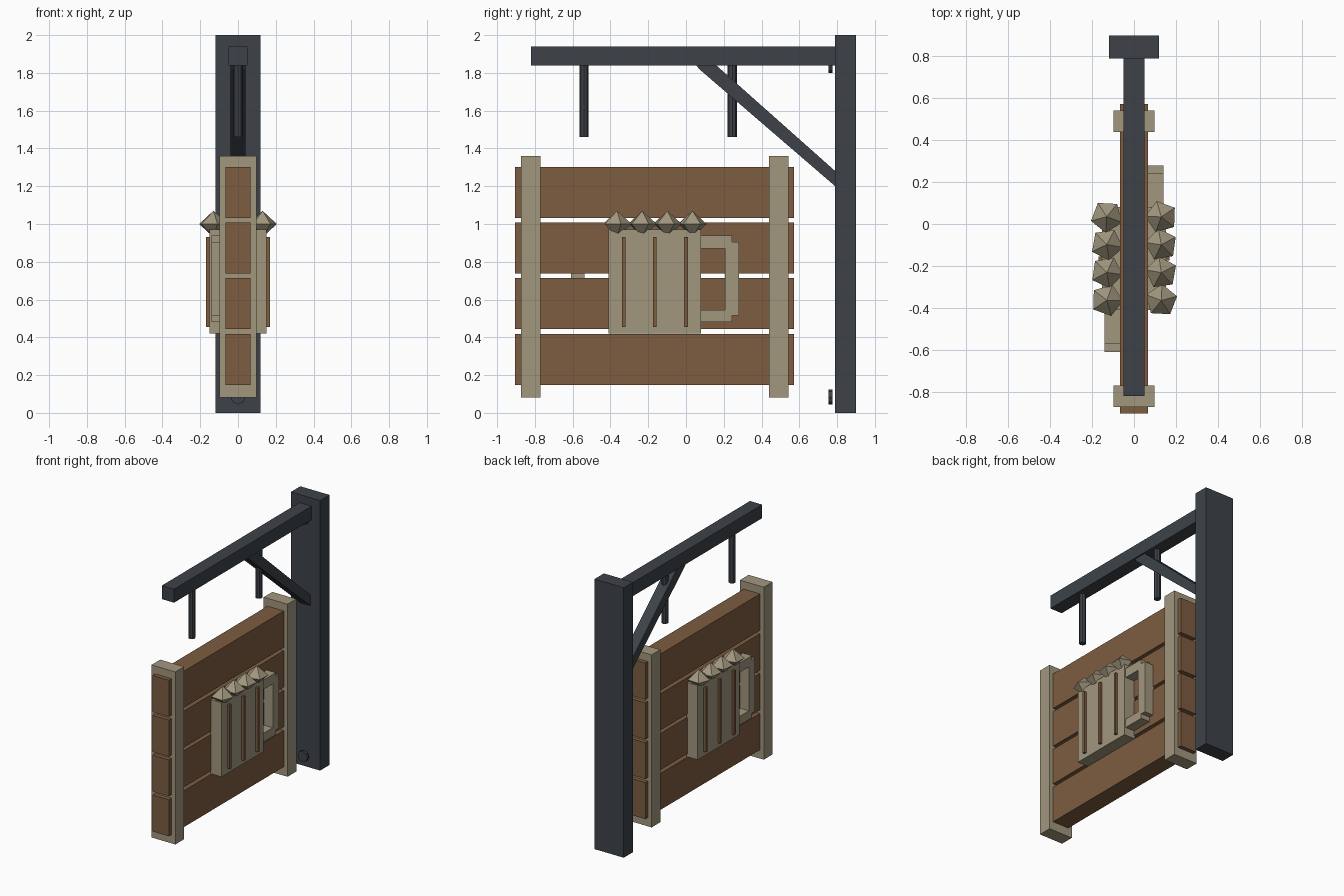
import bpy, bmesh, math
from mathutils import Matrix, Vector

if "Cube" in bpy.data.objects:
    bpy.data.objects.remove(bpy.data.objects["Cube"])


def material(name, rgb):
    m = bpy.data.materials.new(name)
    m.diffuse_color = (*rgb, 1)
    m.use_nodes = True
    m.node_tree.nodes["Principled BSDF"].inputs["Base Color"].default_value = m.diffuse_color
    return m


SLATE = material("dark slate", (0.047, 0.055, 0.066))
BROWN = material("brown wood", (0.205, 0.108, 0.052))
TAN = material("pale wood", (0.36, 0.31, 0.21))


def finish(name, bm, mat, matrix=None):
    if matrix is not None:
        bm.transform(matrix)
    bmesh.ops.recalc_face_normals(bm, faces=bm.faces)
    mesh = bpy.data.meshes.new(name)
    bm.to_mesh(mesh)
    bm.free()
    mesh.materials.append(mat)
    ob = bpy.data.objects.new(name, mesh)
    bpy.context.collection.objects.link(ob)
    return ob


def box(name, x, y, z, mat, matrix=None):
    bm = bmesh.new()
    size = Matrix.Diagonal((x[1] - x[0], y[1] - y[0], z[1] - z[0], 1))
    mid = Matrix.Translation([(a + b) / 2 for a, b in (x, y, z)])
    bmesh.ops.create_cube(bm, size=1, matrix=mid @ size)
    return finish(name, bm, mat, matrix)


def prism(name, outline, x0, x1, mat, matrix=None):
    """Extrude a (y, z) outline along x."""
    bm = bmesh.new()
    face = bm.faces.new([bm.verts.new((x0, y, z)) for y, z in outline])
    ext = bmesh.ops.extrude_face_region(bm, geom=[face])["geom"]
    bmesh.ops.translate(bm, vec=(x1 - x0, 0, 0),
                        verts=[v for v in ext if isinstance(v, bmesh.types.BMVert)])
    return finish(name, bm, mat, matrix)


def cylinder(name, centre, radius, depth, sides, mat, rot=Matrix()):
    bm = bmesh.new()
    bmesh.ops.create_cone(bm, cap_ends=True, segments=sides, radius1=radius,
                          radius2=radius, depth=depth,
                          matrix=Matrix.Translation(centre) @ rot)
    return finish(name, bm, mat)


# Wall post, arm and diagonal brace
box("wall_post", (-0.12, 0.12), (0.79, 0.90), (0, 2), SLATE)
box("arm", (-0.05, 0.05), (-0.82, 0.79), (1.84, 1.94), SLATE)
prism("brace", [(0.055, 1.84), (0.16, 1.84), (0.79, 1.28), (0.79, 1.20), (0.07, 1.82)],
      -0.04, 0.04, SLATE)

# Hanging rods and post bolts
for y in (-0.54, 0.245):
    cylinder("hanging_rod", (0, y, 1.65), 0.024, 0.38, 8, SLATE)
for z in (0.085, 1.84):
    cylinder("post_bolt", (0, 0.765, z), 0.04, 0.02, 8, SLATE,
             Matrix.Rotation(math.pi / 2, 4, 'X'))

# Sign board: four planks held by two uprights
for z0 in (0.147, 0.443, 0.737, 1.032):
    box("plank", (-0.067, 0.067), (-0.905, 0.572), (z0, z0 + 0.27), BROWN)
for y0 in (-0.873, 0.44):
    box("upright", (-0.098, 0.098), (y0, y0 + 0.102), (0.082, 1.36), TAN)

# Mug relief, repeated on the other side by a half turn about its own middle
MID = Vector((0, -0.165, 0))
for turn in (0, math.pi):
    m = Matrix.Translation(MID) @ Matrix.Rotation(turn, 4, 'Z') @ Matrix.Translation(-MID)
    box("mug_body", (0.06, 0.152), (-0.41, 0.08), (0.42, 0.97), TAN, m)
    for y in (-0.33, -0.165, 0.0):
        box("mug_stripe", (0.14, 0.17), (y - 0.01, y + 0.01), (0.455, 0.93), BROWN, m)
    # Stepped handle as one C-shaped outline
    prism("mug_handle",
          [(0.07, 0.94), (0.243, 0.94), (0.243, 0.905), (0.28, 0.905), (0.28, 0.515),
           (0.243, 0.515), (0.243, 0.48), (0.07, 0.48), (0.07, 0.545), (0.207, 0.545),
           (0.207, 0.87), (0.07, 0.87)], 0.06, 0.14, TAN, m)
    # Foam lumps: five-sided double pyramids
    for i, angle in enumerate((-3, 8, 10, 16)):
        bm = bmesh.new()
        spin = Matrix.Rotation(math.radians(angle), 4, 'Z')
        bmesh.ops.create_uvsphere(
            bm, u_segments=5, v_segments=2, radius=1,
            matrix=Matrix.Translation((0.13, -0.365 + 0.133 * i, 1.0)) @ spin
            @ Matrix.Diagonal((0.078, 0.078, 0.07, 1)))
        finish("foam_lump", bm, TAN, m)
